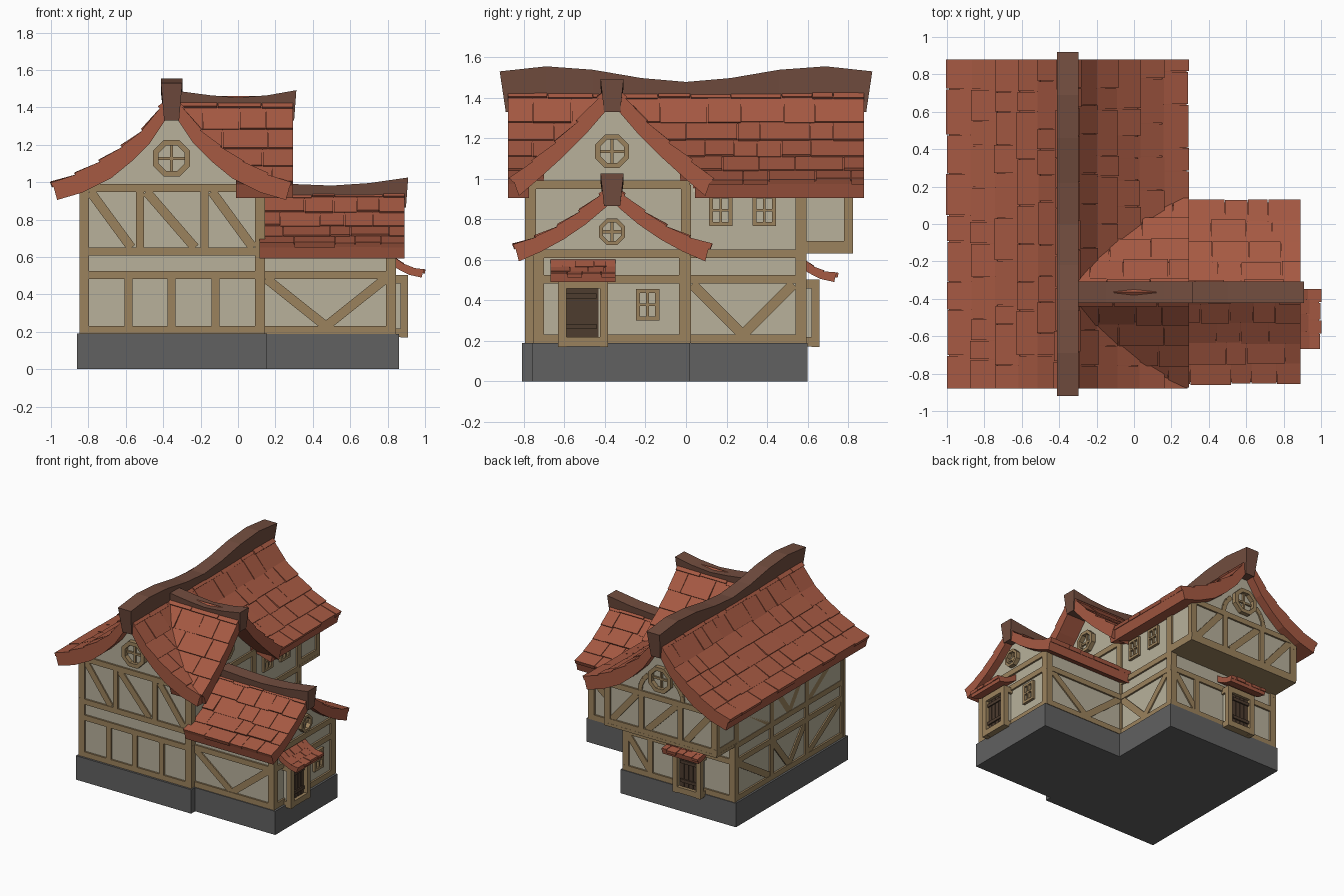
import bpy, bmesh, math, random
from mathutils import Vector as V

if "Cube" in bpy.data.objects:
    bpy.data.objects.remove(bpy.data.objects["Cube"])
random.seed(4)

def mat(name, r, g, b):
    m = bpy.data.materials.new(name)
    m.diffuse_color = (r, g, b, 1)
    m.use_nodes = True
    m.node_tree.nodes["Principled BSDF"].inputs["Base Color"].default_value = m.diffuse_color
    return m

TILE = mat("tile", .38, .10, .055)
RIDGE = mat("ridge", .17, .075, .05)
PLASTER = mat("plaster", .48, .44, .33)
WOOD = mat("wood", .33, .225, .11)
DARK = mat("dark_wood", .075, .045, .028)
STONE = mat("stone", .12, .12, .12)

def finish(name, bm, m):
    bmesh.ops.recalc_face_normals(bm, faces=bm.faces)
    me = bpy.data.meshes.new(name)
    bm.to_mesh(me)
    bm.free()
    me.materials.append(m)
    bpy.context.collection.objects.link(bpy.data.objects.new(name, me))

def loft(bm, sections):
    rings = [[bm.verts.new(p) for p in s] for s in sections]
    n = len(rings[0])
    for a, b in zip(rings, rings[1:]):
        for i in range(n):
            bm.faces.new((a[i], a[(i + 1) % n], b[(i + 1) % n], b[i]))
    bm.faces.new(rings[0])
    bm.faces.new(rings[-1])

def box(bm, x0, x1, y0, y1, z0, z1):
    q = [(x0, y0), (x1, y0), (x1, y1), (x0, y1)]
    loft(bm, [[(x, y, z) for x, y in q] for z in (z0, z1)])

# Wall frames: s runs along the wall, z up, d out of the wall
front = lambda s, z, d: V((s, -.78 - d, z))
left = lambda s, z, d: V((-.83 - d, s, z))
right = lambda s, z, d: V((.13 + d, s, z))
back = lambda s, z, d: V((s, .58 + d, z))
back_up = lambda s, z, d: V((s, .81 + d, z))
wing_f = lambda s, z, d: V((s, -.74 - d, z))
wing_r = lambda s, z, d: V((.83 + d, s, z))
wing_b = lambda s, z, d: V((s, .01 + d, z))

def plate(bm, P, pts, d0, d1):
    loft(bm, [[P(s, z, d) for s, z in pts] for d in (d0, d1)])

def bar(bm, P, s0, z0, s1, z1, w=.043, d0=-.01, d1=.014):
    t = V((s1 - s0, z1 - z0)).normalized() * w / 2
    n = (-t.y, t.x)
    plate(bm, P, [(s0 + n[0], z0 + n[1]), (s1 + n[0], z1 + n[1]),
                  (s1 - n[0], z1 - n[1]), (s0 - n[0], z0 - n[1])], d0, d1)

# Stone plinth
bm = bmesh.new()
box(bm, -.86, .155, -.81, .60, 0, .19)
finish("main_plinth", bm, STONE)
bm = bmesh.new()
box(bm, .1, .86, -.76, .02, 0, .188)
finish("wing_plinth", bm, STONE)

# Roof profiles: (distance from ridge, z) on top and underneath
MAIN_T = [(0, 1.46), (.055, 1.40), (.145, 1.28), (.255, 1.19), (.375, 1.11), (.505, 1.04), (.635, .99)]
MAIN_B = [(0, 1.36), (.035, 1.33), (.115, 1.21), (.215, 1.11), (.325, 1.02), (.475, .945), (.612, .905)]
CROSS_T = [(0, 1.46), (.06, 1.40), (.16, 1.285), (.27, 1.18), (.385, 1.085), (.49, 1.0)]
CROSS_B = [(0, 1.36), (.035, 1.33), (.13, 1.22), (.24, 1.11), (.35, 1.01), (.46, .915)]
LOW_T = [(0, .97), (.05, .92), (.15, .84), (.26, .765), (.37, .71), (.48, .668)]
LOW_B = [(0, .89), (.035, .855), (.13, .775), (.24, .70), (.35, .64), (.46, .592)]
CX, CY = -.355, -.365

def gable(bm, prof, c, half, z0, P, d0, d1):
    side = [(d, z + .02) for d, z in prof if d < half]
    pts = [(c - half, z0)] + [(c - half, side[-1][1] - .03)]
    pts += [(c - d, z) for d, z in side[::-1]] + [(c + d, z) for d, z in side[1:]]
    pts += [(c + half, side[-1][1] - .03), (c + half, z0)]
    plate(bm, P, pts, d0, d1)

# Plaster walls
bm = bmesh.new()
box(bm, -.83, .13, -.78, .58, .15, .66)
gable(bm, MAIN_B, CX, .485, .64, back_up, -1.59, 0)
gable(bm, CROSS_B, CY, .40, .66, right, -.45, 0)
gable(bm, LOW_B, CY, .375, .15, wing_r, -.72, 0)
finish("plaster_walls", bm, PLASTER)

# Underside of the jettied rear floor
bm = bmesh.new()
box(bm, -.845, .145, .57, .825, .632, .655)
finish("jetty_floor", bm, WOOD)

# Timber framing
bm = bmesh.new()
for s in (-.822, .118):
    bar(bm, front, s, .19, s, .97, .053)
    bar(bm, back, s, .19, s, .65, .053)
    bar(bm, back_up, s, .65, s, .97, .053)
for P, rows in ((front, (.21, .503, .63, .97)), (back, (.21, .503)), (back_up, (.672, .97))):
    for z in rows:
        bar(bm, P, -.845, z, .145, z)
for P, z0 in ((front, .63), (back_up, .67)):
    for s in (-.525, -.18):
        bar(bm, P, s, z0, s, .97)
    for a, b in ((-.79, -.57), (-.49, -.23), (-.14, .08)):
        bar(bm, P, a, .95, b, z0 + .02, .05, d1=.01)
for s in (-.585, -.355, -.12):
    bar(bm, front, s, .21, s, .5)
bar(bm, back, -.1, .21, -.1, .5)
bar(bm, back, .1, .48, -.1, .23, .05, d1=.01)
for P in (left, right):
    for z in (.21, .503, .63):
        bar(bm, P, -.795 if P is left else .02, z, .595, z)
    for s in (-.768, .568):
        bar(bm, P, s, .19, s, .95, .053)
    bar(bm, P, .802, .65, .802, .95)
    bar(bm, P, .58, .672, .825, .672)
for s in (-.32, .12):
    bar(bm, left, s, .19, s, .95)
bar(bm, left, -.795, .93, .825, .93)
for a, b in ((-.74, -.34), (.54, .14)):
    bar(bm, left, a, .48, b, .23, .05, d1=.01)
    bar(bm, left, a, .92, b, .65, .05, d1=.01)
for a in (-.30, .10):
    bar(bm, left, a, .48, -.1, .23, .05, d1=.01)
    bar(bm, left, a, .92, -.1, .65, .05, d1=.01)
bar(bm, right, 0, .19, 0, .97, .05)
bar(bm, right, -.79, .97, .02, .97)
for a in (.03, .53):
    bar(bm, right, a, .48, .28, .23, .05, d1=.01)
# Wing framing
for P in (wing_f, wing_b):
    bar(bm, P, .818, .19, .818, .62, .053)
    for z in (.21, .503):
        bar(bm, P, .13, z, .845, z)
    for a in (.15, .79):
        bar(bm, P, a, .485, .47, .23, .05, d1=.01)
for s in (-.728, -.008):
    bar(bm, wing_r, s, .19, s, .63, .053)
for z in (.21, .503, .63):
    bar(bm, wing_r, -.75, z, .02, z)
# Curved braces in the rear gable
for sg in (-1, 1):
    arc = [(CX + sg * .19 * math.cos(a), .98 + .19 * math.sin(a)) for a in (0, .3, .6, .9)]
    for p, q in zip(arc, arc[1:]):
        bar(bm, back_up, *p, *q, .035, d1=.01)
finish("timber_frame", bm, WOOD)

# Windows: octagonal in the gables, rectangular in the walls
bm = bmesh.new()
for P, c, z, r in ((front, CX, 1.128, .107), (back_up, CX, 1.128, .107), (right, CY, 1.135, .09), (wing_r, CY, .738, .07)):
    ang = [math.pi / 8 + i * math.pi / 4 for i in range(9)]
    pt = lambda a, k: (c + r * k * math.cos(a), z + r * k * math.sin(a))
    for a, b in zip(ang, ang[1:]):
        plate(bm, P, [pt(a, 1), pt(b, 1), pt(b, .7), pt(a, .7)], -.01, .035)
    bar(bm, P, c - r * .75, z, c + r * .75, z, .016)
    bar(bm, P, c, z - r * .75, c, z + r * .75, .016)
for P, c, z in ((wing_r, -.19, .378), (right, .172, .845), (right, .387, .845)):
    for k in (-1, 0, 1):
        w = .02 if k else .013
        bar(bm, P, c + k * .048, z - .077, c + k * .048, z + .077, w, d1=.02)
        bar(bm, P, c - .057, z + k * .068, c + .057, z + k * .068, w, d1=.02)
finish("window_frames", bm, WOOD)

def slope(bm, P, top, bot, spans, w=(.1, .26), lift=.012):
    # spans(row) gives the stretches each course of tiles covers
    for i in range(len(top) - 1):
        a, b = V(top[i]), V(top[i + 1])
        t = (b - a).normalized()
        n = V((-t.y, t.x))
        for s0, s1 in spans(i):
            loft(bm, [[P(p[0], p[1], s) for p in (a, b, bot[i + 1], bot[i])] for s in (s0, s1)])
            s = s0
            while s < s1:
                e = s + random.uniform(*w)
                e = s1 if s1 - e < w[0] * .6 else e
                h = lift * random.uniform(.6, 1.5)
                lo = b + t * random.uniform(.002, .012)
                q = [a + n * .003, lo + n * h, lo - n * .015, a - n * .01]
                loft(bm, [[P(p.x, p.y, k) for p in q] for k in (s, e - (.004 if e < s1 else 0))])
                s = e

# Doors with porch frame and small tiled awning
AW_T = [(0, .60), (.045, .565), (.095, .54), (.16, .528)]
AW_B = [(0, .55), (.035, .53), (.085, .505), (.152, .49)]
for name, P, c in (("wing_door", wing_r, -.508), ("rear_door", back, -.465)):
    rect = lambda s0, s1, z0, z1: [(c + s0, z0), (c + s1, z0), (c + s1, z1), (c + s0, z1)]
    bm = bmesh.new()
    plate(bm, P, rect(-.105, .105, .19, .5), 0, .045)
    finish(name + "_surround", bm, PLASTER)
    bm = bmesh.new()
    for s in (-.103, .103):
        bar(bm, P, c + s, .17, c + s, .5, .04, .04, .08)
    for z in (.195, .48):
        bar(bm, P, c - .122, z, c + .122, z, .045, 0, .078)
    finish(name + "_frame", bm, WOOD)
    bm = bmesh.new()
    plate(bm, P, rect(-.085, .075, .215, .47), .04, .05)
    for i in range(4):
        bar(bm, P, c - .062 + i * .038, .22, c - .062 + i * .038, .46, .033, .045, .056)
    for z in (.27, .42):
        bar(bm, P, c - .085, z, c + .065, z, .025, .05, .066)
    finish(name + "_planks", bm, DARK)
    bm = bmesh.new()
    slope(bm, lambda d, z, s: P(s, z, d), AW_T, AW_B, lambda i: [(c - .16, c + .16)], (.05, .1), .007)
    finish(name + "_awning", bm, TILE)

# Main roof; the right slope is left open beneath the cross gable
def main_spans(i):
    g = max(.0, .04 + (1.43 - MAIN_T[i][1]) * 1.05 - .04)
    return [(-.88, CY - g), (CY + g, .88)]
bm = bmesh.new()
slope(bm, lambda d, z, s: V((CX - d, s, z)), MAIN_T, MAIN_B, lambda i: [(-.88, .88)])
slope(bm, lambda d, z, s: V((CX + d, s, z)), MAIN_T, MAIN_B, main_spans)
finish("main_roof", bm, TILE)

# Cross gable roof and lower wing roof
for name, T, B, x0, x1 in (("cross_roof", CROSS_T, CROSS_B, CX, .295), ("wing_roof", LOW_T, LOW_B, .115, .89)):
    bm = bmesh.new()
    for sg in (-1, 1):
        # cross courses start at the valley so nothing shows on the far side
        start = lambda i: x0 + (max(0, T[i][0] - .04) if name == "cross_roof" else 0)
        slope(bm, lambda d, z, s: V((s, CY + sg * d, z)), T, B, lambda i: [(start(i), x1)])
    finish(name, bm, TILE)

# Sagging ridge beams
def ridge(name, P, pts, zb, slant):
    bm = bmesh.new()
    secs = []
    for i, (s, z) in enumerate(pts):
        sb = s - slant[0 if i == 0 else 1] if i in (0, len(pts) - 1) else s
        secs.append([P(-.057, z, s), P(.057, z, s), P(.04, zb, sb), P(-.04, zb, sb)])
    loft(bm, secs)
    finish(name, bm, RIDGE)

wave = [(0, 1.478), (.22, 1.497), (.46, 1.538), (.69, 1.555), (.92, 1.53)]
ridge("main_ridge", lambda u, z, s: V((CX + u, s, z)), [(-s, z) for s, z in wave[:0:-1]] + wave, 1.33, (-.03, .03))
ridge("cross_ridge", lambda u, z, s: V((s, CY + u, z)),
      [(-.34, 1.49), (-.15, 1.465), (0, 1.452), (.16, 1.465), (.312, 1.492)], 1.33, (0, .012))
ridge("wing_ridge", lambda u, z, s: V((s, CY + u, z)),
      [(.13, 1.0), (.3, .99), (.5, .982), (.7, .995), (.91, 1.025)], .865, (0, .012))
